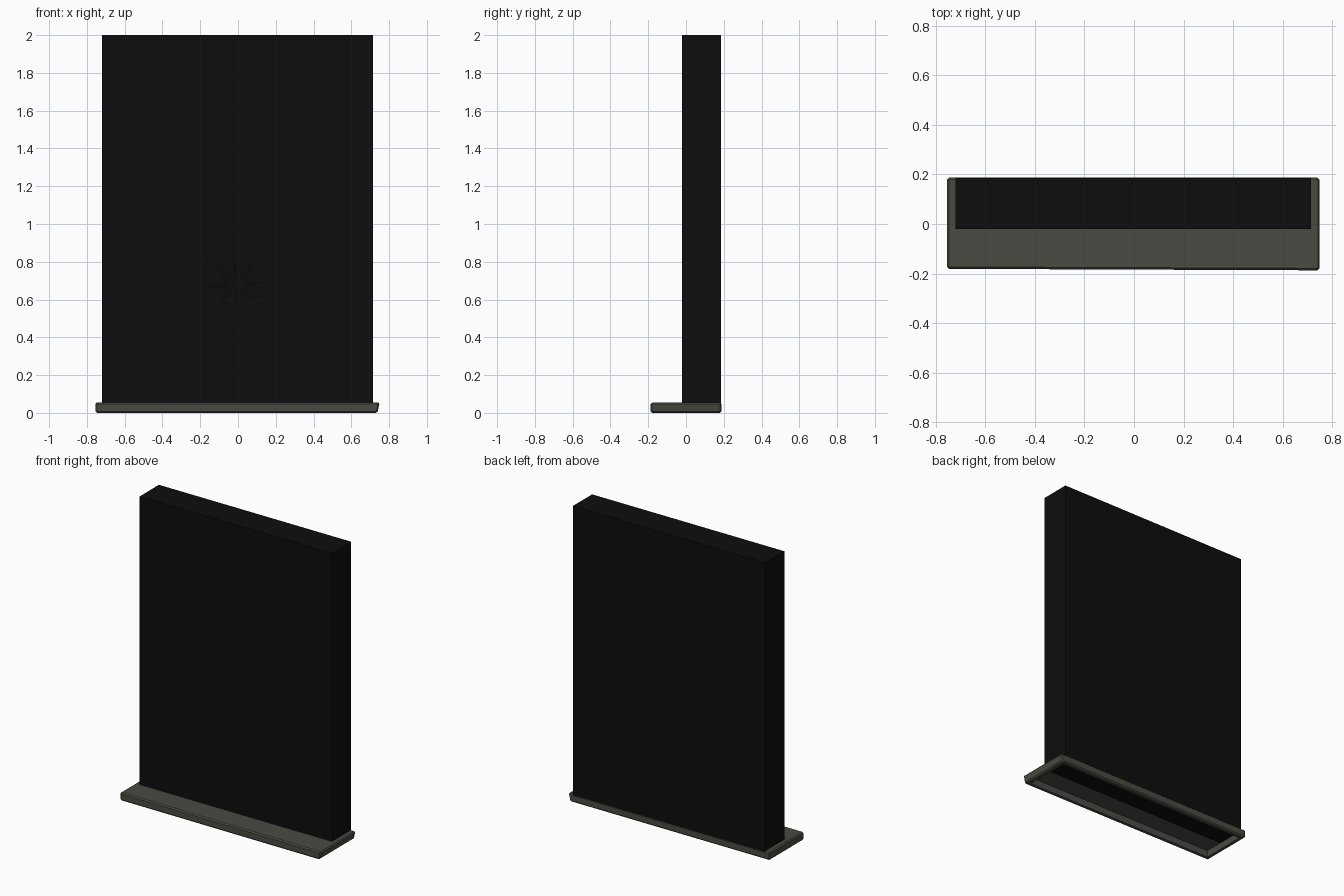
import bpy
import bmesh
import math
from mathutils import Vector, Matrix

old = bpy.data.objects.get("Cube")
if old:
    bpy.data.objects.remove(old, do_unlink=True)


def material(name, rgb):
    m = bpy.data.materials.new(name)
    m.use_nodes = True
    m.diffuse_color = (*rgb, 1)
    bsdf = m.node_tree.nodes["Principled BSDF"]
    bsdf.inputs["Base Color"].default_value = (*rgb, 1)
    bsdf.inputs["Roughness"].default_value = 0.9
    return m


black = material("black", (0.004, 0.004, 0.004))
soot = material("soot black", (0.003, 0.003, 0.003))
stone = material("grey stone", (0.07, 0.07, 0.058))


def finish(name, bm, mat):
    bmesh.ops.recalc_face_normals(bm, faces=bm.faces)
    mesh = bpy.data.meshes.new(name)
    bm.to_mesh(mesh)
    bm.free()
    mesh.materials.append(mat)
    obj = bpy.data.objects.new(name, mesh)
    bpy.context.collection.objects.link(obj)
    return obj


def box(lo, hi):
    bm = bmesh.new()
    lo, hi = Vector(lo), Vector(hi)
    size = Matrix.Diagonal((*(hi - lo), 1))
    bmesh.ops.create_cube(bm, size=1, matrix=Matrix.Translation((lo + hi) / 2) @ size)
    return bm


# Tall panel, its foot showing inside the hollow base
finish("panel", box((-0.72, -0.02, 0.04), (0.715, 0.185, 2)), black)

# Base slab: worn edges, slightly tapered right end, hollow underneath
bm = box((-0.755, -0.187, 0), (0.75, 0.187, 0.055))
for v in bm.verts:
    if v.co.x > 0 and v.co.z < 0.01:
        v.co.x -= 0.012
    if v.co.x < 0 and v.co.y < 0:
        v.co.y += 0.006
bmesh.ops.bevel(bm, geom=bm.edges[:], offset=0.008, segments=1, affect='EDGES')
bm.normal_update()
bottom = min(bm.faces, key=lambda f: f.calc_center_median().z)
bmesh.ops.inset_region(bm, faces=[bottom], thickness=0.03)
hollow = bmesh.ops.extrude_face_region(bm, geom=[bottom])["geom"]
bmesh.ops.translate(bm, vec=(0, 0, 0.045),
                    verts=[g for g in hollow if isinstance(g, bmesh.types.BMVert)])
if bottom.is_valid:
    bmesh.ops.delete(bm, geom=[bottom], context='FACES_ONLY')
finish("base", bm, stone)

# Faint star of thin rays on the front of the panel
bm = bmesh.new()
for i in range(8):
    angle = math.radians(5 + 45 * i)
    out = Vector((math.cos(angle), 0, math.sin(angle)))
    side = Vector((-out.z, 0, out.x)) * 0.012
    centre = Vector((-0.01, -0.021, 0.68))
    ray = [centre + out * 0.04 - side, centre + out * 0.21,
           centre + out * 0.04 + side]
    face = bm.faces.new([bm.verts.new(p) for p in ray])
    geom = bmesh.ops.extrude_face_region(bm, geom=[face])["geom"]
    bmesh.ops.translate(bm, vec=(0, 0.003, 0),
                        verts=[g for g in geom if isinstance(g, bmesh.types.BMVert)])
finish("star_rays", bm, soot)
